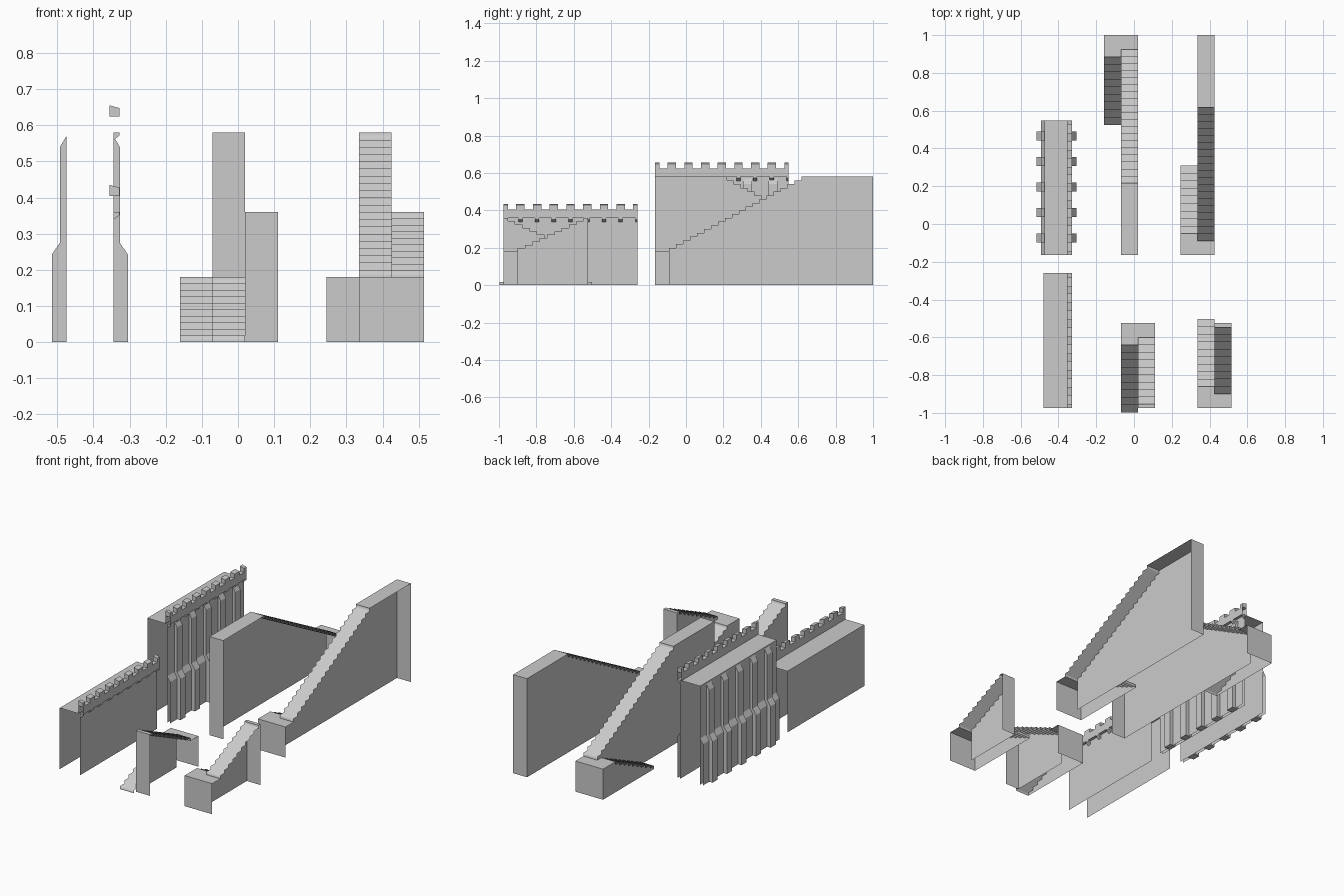
import bpy
import bmesh
from mathutils import Vector

if "Cube" in bpy.data.objects:
    bpy.data.objects.remove(bpy.data.objects["Cube"], do_unlink=True)

stone = bpy.data.materials.new("grey_stone")
stone.use_nodes = True
GREY = (0.6, 0.6, 0.6, 1)
stone.diffuse_color = GREY
stone.node_tree.nodes["Principled BSDF"].inputs["Base Color"].default_value = GREY


def finish(name, bm, hint=None, smooth=False):
    """Turn a bmesh into an object; hint is the direction most faces look."""
    if hint is None:
        bmesh.ops.recalc_face_normals(bm, faces=bm.faces)
    else:
        bm.normal_update()
        if sum(f.normal.dot(Vector(hint)) * f.calc_area() for f in bm.faces) < 0:
            bmesh.ops.reverse_faces(bm, faces=bm.faces)
    me = bpy.data.meshes.new(name)
    bm.to_mesh(me)
    bm.free()
    me.materials.append(stone)
    ob = bpy.data.objects.new(name, me)
    bpy.context.collection.objects.link(ob)
    if smooth:
        me.shade_smooth()


def sweep(bm, path, a, b, axis, solid=False):
    """Sweep a profile of (p, z) points along an axis from a to b."""
    def at(t):
        return [bm.verts.new((t, p, z) if axis == "x" else (p, t, z)) for p, z in path]
    va, vb = at(a), at(b)
    n = len(path)
    for i in range(n if solid else n - 1):
        j = (i + 1) % n
        bm.faces.new((va[i], va[j], vb[j], vb[i]))
    if solid:
        bm.faces.new(va)
        bm.faces.new(vb)


def strip(name, path, x0, x1, hint, smooth=False):
    bm = bmesh.new()
    sweep(bm, path, x0, x1, "x")
    finish(name, bm, hint, smooth)


def side(name, path, x):
    bm = bmesh.new()
    bm.faces.new([bm.verts.new((x, y, z)) for y, z in path])
    finish(name, bm, (-1, 0, 0))


def steps(y0, z0, y1, z1, n):
    """Stepped profile of n risers between two points."""
    pts = []
    for i in range(n):
        y = y0 + (y1 - y0) * i / (n - 1)
        pts += [(y, z0 + (z1 - z0) * i / n), (y, z0 + (z1 - z0) * (i + 1) / n)]
    return pts


LAND = 0.18   # landing height
WIDE = 0.09   # flight width


def staircase(name, x0, front, end, top, main_y, low_y, n_main, mirror=None):
    """Two-flight stair turning on a landing, open on its +x side."""
    def m(pts):
        return pts if mirror is None else [(mirror - y, z) for y, z in pts]
    x1, x2 = x0 + WIDE, x0 + 2 * WIDE
    up = steps(main_y[0], LAND, main_y[1], top, n_main)
    down = steps(low_y[0], LAND, low_y[1], 0, 10)
    ahead = (0, -1 if mirror is None else 1, 1)
    behind = (0, -ahead[1], 1)
    # Landing over both flights
    strip(name + "_landing", m([(front, 0), (front, LAND), (main_y[0], LAND)]), x0, x2, ahead)
    strip(name + "_landing_edge", m([(main_y[0], LAND), (low_y[0], LAND)]), x0, x1, (0, 0, 1))
    # Flights
    strip(name + "_upper_steps", m(up), x1, x2, ahead, True)
    strip(name + "_lower_steps", m(down), x0, x1, behind, True)
    # Top platform and end panel
    strip(name + "_top", m([up[-1], (end, top), (end, 0)]), x1, x2, behind)
    # Side walls
    side(name + "_upper_side", m([(main_y[0], 0)] + up + [(end, top), (end, 0)]), x1)
    side(name + "_lower_side", m([(front, 0), (front, LAND)] + down), x0)


TALL = dict(front=-0.165, end=1.0, top=0.58, main_y=(-0.09, 0.617),
            low_y=(-0.05, 0.31), n_main=20)
LOW = dict(front=-0.975, end=-0.525, top=0.36, main_y=(-0.9, -0.547),
           low_y=(-0.86, -0.503), n_main=10)
staircase("tall_stair_left", 0.245, **TALL)
staircase("tall_stair_right", -0.16, mirror=0.835, **TALL)
staircase("low_stair_left", 0.335, **LOW)
staircase("low_stair_right", -0.07, mirror=-1.5, **LOW)

INNER, FACE = -0.355, -0.345   # parapet back, wall face
LIP = -0.328                   # parapet front


def wall(name, back, y0, y1, top):
    """Open-ended wall shell with parapet, merlons and corbels."""
    rail = top + 0.045
    bm = bmesh.new()
    sweep(bm, [(back, 0), (back, top), (INNER, top), (INNER, rail), (LIP, rail),
               (LIP, top), (FACE, top), (FACE, 0)], y0, y1, "y")
    finish(name, bm, (0, 0, 1))
    # Merlons with sloped tops, half ones at both ends, and corbels under the lip
    merlons, corbels = bmesh.new(), bmesh.new()
    count = 8
    pitch = (y1 - y0) / count
    for i in range(count + 1):
        c = y0 + pitch * i
        a, b = max(y0, c - pitch / 4), min(y1, c + pitch / 4)
        sweep(merlons, [(INNER, rail), (INNER, rail + 0.03), (LIP, rail + 0.023), (LIP, rail)],
              a, b, "y", True)
        sweep(corbels, [(FACE, top), (LIP, top), (LIP, top - 0.008), (FACE, top - 0.022)],
              max(y0, c - pitch / 8), min(y1, c + pitch / 8), "y", True)
    finish(name + "_merlons", merlons)
    finish(name + "_corbels", corbels)


wall("low_wall", -0.478, -0.975, -0.26, 0.36)
wall("tall_wall", -0.475, -0.165, 0.548, 0.58)

# Buttresses and plinths on both faces of the tall wall
for label, x, s in (("front", FACE, 1), ("back", -0.475, -1)):
    bm = bmesh.new()
    for i in range(5):
        c = -0.075 + 0.135 * i
        sweep(bm, [(x, 0), (x + s * 0.04, 0), (x + s * 0.04, 0.243), (x + s * 0.018, 0.275),
                   (x + s * 0.018, 0.54), (x, 0.57)], c - 0.024, c + 0.024, "y", True)
    finish(label + "_buttresses", bm)
    bm = bmesh.new()
    sweep(bm, [(x + s * 0.018, 0), (x + s * 0.018, 0.243), (x, 0.272)], -0.165, 0.548, "y")
    finish(label + "_plinth", bm, (s, 0, 0))
